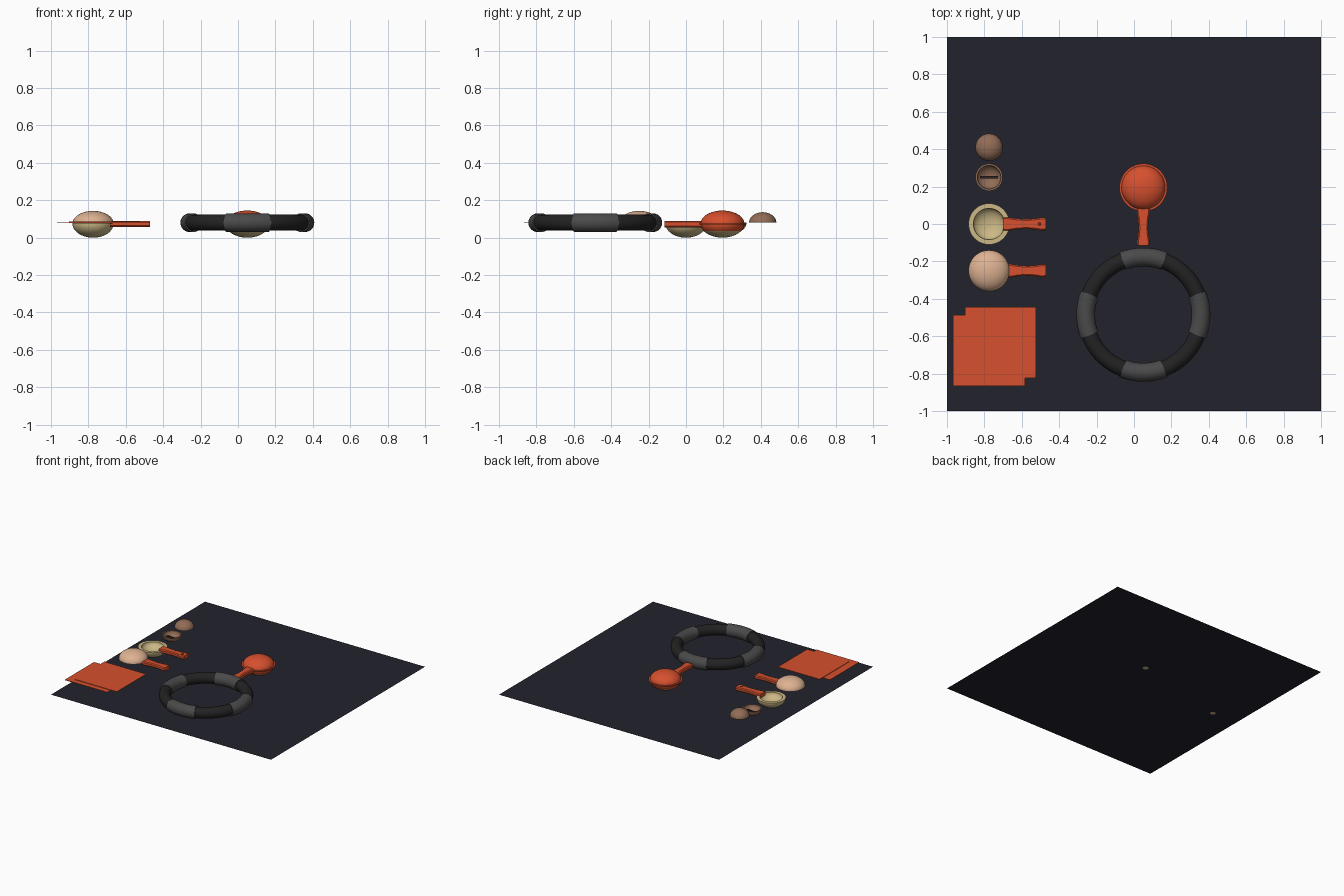
import bpy, bmesh, math
from mathutils import Matrix

if "Cube" in bpy.data.objects:
    bpy.data.objects.remove(bpy.data.objects["Cube"])

def mat(name, r, g, b):
    m = bpy.data.materials.new(name)
    lin = lambda c: ((c / 255 + 0.055) / 1.055) ** 2.4 if c > 10 else c / 255 / 12.92
    m.diffuse_color = (lin(r), lin(g), lin(b), 1)
    m.use_nodes = True
    m.node_tree.nodes["Principled BSDF"].inputs["Base Color"].default_value = m.diffuse_color
    return m

NAVY = mat("navy floor", 34, 34, 45)
BLACK = mat("black foam", 34, 34, 34)
GREY = mat("grey grip", 74, 74, 74)
RED = mat("orange red", 214, 80, 46)
DARK_RED = mat("dark red", 120, 40, 22)
PEACH = mat("peach", 222, 178, 146)
TAN = mat("tan", 204, 184, 134)
BROWN = mat("brown", 146, 108, 86)
DARK = mat("dark brown", 48, 36, 32)

def finish(name, bm, mats, loc=(0, 0, 0), angle=40):
    bmesh.ops.recalc_face_normals(bm, faces=bm.faces)
    me = bpy.data.meshes.new(name)
    bm.to_mesh(me)
    bm.free()
    ob = bpy.data.objects.new(name, me)
    for m in mats:
        me.materials.append(m)
    ob.location = loc
    bpy.context.collection.objects.link(ob)
    bpy.context.view_layer.objects.active = ob
    ob.select_set(True)
    bpy.ops.object.shade_smooth_by_angle(angle=math.radians(angle))
    ob.select_set(False)
    return ob

def lathe(name, profile, loc, mats, rule=None, n=48):
    bm = bmesh.new()
    vs = [bm.verts.new((r, 0, z)) for r, z in profile]
    es = [bm.edges.new(p) for p in zip(vs, vs[1:])]
    bmesh.ops.spin(bm, geom=vs + es, cent=(0, 0, 0), axis=(0, 0, 1),
                   angle=2 * math.pi, steps=n)
    bmesh.ops.remove_doubles(bm, verts=bm.verts, dist=1e-5)
    if rule:
        for f in bm.faces:
            f.material_index = rule(f.calc_center_median().z)
    return finish(name, bm, mats, loc)

def arc(r, h, a0, a1, n=14):
    return [(max(0, r * math.cos(a)), h * math.sin(a))
            for a in (a0 + (a1 - a0) * i / n for i in range(n + 1))]

def half_shell(name, loc, r, h, wall, material):
    """Hollow half ellipsoid; positive h is a dome, negative a bowl."""
    q = math.pi / 2
    depth = h - math.copysign(min(wall, abs(h) * 0.35), h)
    lathe(name, arc(r, h, q, 0) + arc(r - wall, depth, 0, q), loc, [material])

def handle(name, loc, length, rot, z0, z1, w):
    """Flat waisted handle, lofted along x."""
    bm = bmesh.new()
    b = 0.007
    stations = [(0, 1), (.12, 1.03), (.3, .84), (.55, .74), (.75, .84), (.9, 1.0), (1, .93)]
    rings = []
    for t, s in stations:
        y = w * s
        sec = [(-y, z0 + b), (-y, z1 - b), (-y + b, z1), (y - b, z1),
               (y, z1 - b), (y, z0 + b), (y - b, z0), (-y + b, z0)]
        rings.append([bm.verts.new((t * length, a, c)) for a, c in sec])
    for p, q in zip(rings, rings[1:]):
        for i in range(8):
            j = (i + 1) % 8
            bm.faces.new((p[i], p[j], q[j], q[i]))
    bm.faces.new(rings[0])
    bm.faces.new(rings[-1])
    bmesh.ops.rotate(bm, verts=bm.verts, matrix=Matrix.Rotation(rot, 3, 'Z'))
    finish(name, bm, [RED], loc)

def box(name, x0, x1, y0, y1, z0, z1, material):
    bm = bmesh.new()
    bmesh.ops.create_cube(bm, size=1)
    bmesh.ops.scale(bm, vec=(x1 - x0, y1 - y0, z1 - z0), verts=bm.verts)
    finish(name, bm, [material], ((x0 + x1) / 2, (y0 + y1) / 2, (z0 + z1) / 2))

def tube_arc(name, loc, R, r, a0, a1, material, n=20, k=24):
    """Piece of a torus with closed ends."""
    bm = bmesh.new()
    rings = []
    for i in range(n + 1):
        a = a0 + (a1 - a0) * i / n
        rings.append([])
        for j in range(k):
            t = 2 * math.pi * j / k
            d = R + r * math.cos(t)
            rings[-1].append(bm.verts.new((d * math.cos(a), d * math.sin(a), r * math.sin(t))))
    for p, q in zip(rings, rings[1:]):
        for j in range(k):
            m = (j + 1) % k
            bm.faces.new((p[j], p[m], q[m], q[j]))
    bm.faces.new(rings[0])
    bm.faces.new(rings[-1])
    finish(name, bm, [material], loc)

# floor sheet
bm = bmesh.new()
bmesh.ops.create_grid(bm, x_segments=1, y_segments=1, size=1)
finish("floor", bm, [NAVY], (0, 0, 0.0015))

# padded hoop: alternating black foam and thicker grey grips
ring = (0.05, -0.485, 0.08)
for i in range(4):
    c = i * math.pi / 2
    g = math.radians(21)
    tube_arc(f"hoop_grip_{i+1}", ring, 0.308, 0.05, c - g, c + g, GREY)
    tube_arc(f"hoop_foam_{i+1}", ring, 0.308, 0.043, c + g, c + math.pi / 2 - g, BLACK)

# closed rattle: red with tan base, thin flange and handle
Z = 0.075
q = math.pi / 2
lathe("rattle_head", arc(0.117, 0.07, q, 0) + arc(0.117, -0.075, 0, q)[1:],
      (0.05, 0.195, Z), [RED, TAN], lambda z: 1 if z < -0.042 else 0)
lathe("rattle_flange", [(0.11, 0.004), (0.128, 0.004), (0.128, -0.004), (0.11, -0.004)],
      (0.05, 0.195, Z), [RED])
handle("rattle_handle", (0.05, 0.09, 0), 0.205, -q, 0.055, 0.09, 0.034)

# opened rattle: tan bowl and peach dome, each with a handle
half_shell("rattle_bowl", (-0.775, 0, Z), 0.11, -0.075, 0.026, TAN)
handle("bowl_handle", (-0.70, 0, 0), 0.23, 0, 0.058, 0.088, 0.035)
lathe("handle_hole", [(0, 0.002), (0.011, 0.002), (0.011, -0.002)],
      (-0.505, 0, 0.088), [DARK_RED], n=16)
half_shell("rattle_dome", (-0.775, -0.25, Z), 0.11, 0.068, 0.026, PEACH)
handle("dome_handle", (-0.685, -0.25, 0), 0.215, 0, 0.058, 0.088, 0.035)

# small shell halves: dome, and bowl with a dark slot
half_shell("small_dome", (-0.775, 0.41, 0.08), 0.073, 0.056, 0.01, BROWN)
half_shell("small_bowl", (-0.775, 0.25, 0.08), 0.073, -0.056, 0.01, BROWN)
box("slot_strip", -0.82, -0.73, 0.244, 0.256, 0.050, 0.058, DARK)

# two overlapping cloth squares
box("cloth_lower", -0.968, -0.583, -0.866, -0.487, 0.078, 0.082, RED)
box("cloth_upper", -0.904, -0.524, -0.824, -0.444, 0.082, 0.086, RED)
